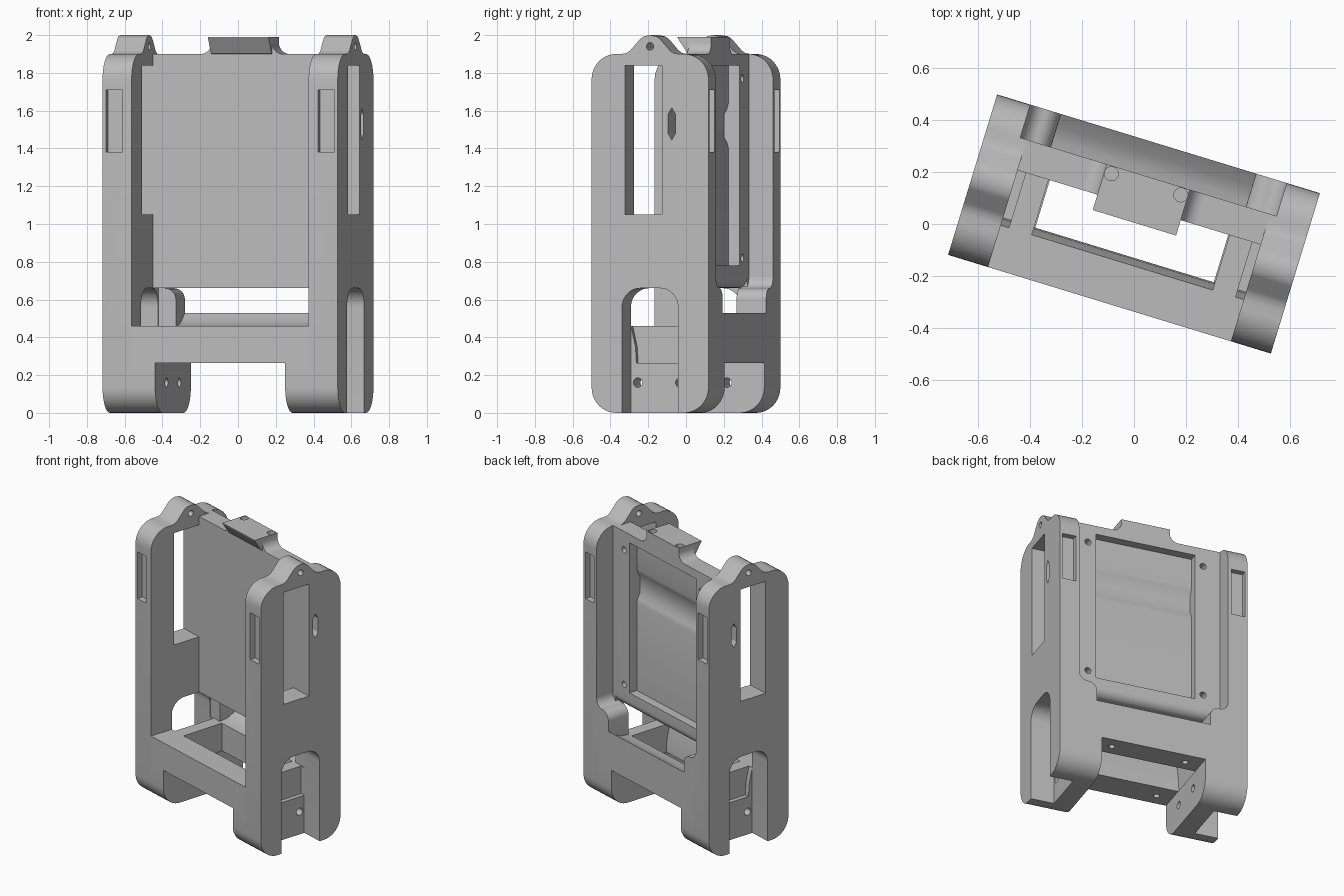
import bpy, bmesh, math
from mathutils import Matrix

if "Cube" in bpy.data.objects:
    bpy.data.objects.remove(bpy.data.objects["Cube"])

TURN = Matrix.Rotation(math.radians(-17), 4, 'Z')
W, D = 0.651, 0.3235          # half width, half depth
INNER, LEG = 0.49, 0.36       # inner faces of walls and legs

grey = bpy.data.materials.new("light grey")
grey.diffuse_color = (0.5, 0.5, 0.5, 1)
grey.use_nodes = True
grey.node_tree.nodes["Principled BSDF"].inputs["Base Color"].default_value = grey.diffuse_color


def prism(name, pts, axis, lo, hi):
    """Extrude a 2D outline along x (pts y,z), y (pts x,z) or z (pts x,y)."""
    place = {'x': lambda a, b, t: (t, a, b),
             'y': lambda a, b, t: (a, t, b),
             'z': lambda a, b, t: (a, b, t)}[axis]
    bm = bmesh.new()
    low = [bm.verts.new(place(a, b, lo)) for a, b in pts]
    top = [bm.verts.new(place(a, b, hi)) for a, b in pts]
    bm.faces.new(low)
    bm.faces.new(top)
    n = len(pts)
    for i in range(n):
        j = (i + 1) % n
        bm.faces.new((low[i], low[j], top[j], top[i]))
    bmesh.ops.recalc_face_normals(bm, faces=bm.faces[:])
    me = bpy.data.meshes.new(name)
    bm.to_mesh(me)
    bm.free()
    ob = bpy.data.objects.new(name, me)
    bpy.context.collection.objects.link(ob)
    me.materials.append(grey)
    return ob


def box(name, x, y, z):
    x = sorted(x)
    return prism(name, [(x[0], y[0]), (x[1], y[0]), (x[1], y[1]), (x[0], y[1])], 'z', *z)


def arc(cx, cy, r, a0, a1, n=10):
    return [(cx + r * math.cos(math.radians(a0 + (a1 - a0) * i / n)),
             cy + r * math.sin(math.radians(a0 + (a1 - a0) * i / n))) for i in range(n + 1)]


def rod(axis, a, b, r, lo, hi):
    return prism("hole_cutter", arc(a, b, r, 0, 360, 20)[:-1], axis, lo, hi)


def combine(ob, others, op='DIFFERENCE'):
    for other in others:
        m = ob.modifiers.new("bool", 'BOOLEAN')
        m.operation, m.solver, m.object = op, 'EXACT', other
        bpy.context.view_layer.objects.active = ob
        bpy.ops.object.modifier_apply(modifier=m.name)
        bpy.data.objects.remove(other)
    return ob


def span(s, a, b):
    return sorted((s * a, s * b))


# Side outline with rounded corners and a hanging lug on top
R = 0.135
half = [(0.035, 1.993), (0.055, 1.98), (0.11, 1.918), (0.13, 1.905), (0.155, 1.9)]
outline = ([(-y, z) for y, z in reversed(half)][::-1][::-1]
           + [(0, 2.0)] + half
           + arc(D - R, 1.9 - R, R, 90, 0) + arc(D - R, R, R, 0, -90)
           + arc(-D + R, R, R, -90, -180) + arc(-D + R, 1.9 - R, R, 180, 90))
leg_outline = ([(D, 0.265)] + arc(D - R, R, R, 0, -90)
               + arc(-D + R, R, R, -90, -180) + [(-D, 0.265)])
N = 0.155                     # half width of the lower notch
notch = ([(-N, -0.1), (N, -0.1)] + arc(N - 0.1, 0.56, 0.1, 0, 90)
         + arc(-N + 0.1, 0.56, 0.1, 90, 180))
hex_slot = [(0.12, 1.445), (0.141, 1.48), (0.141, 1.58), (0.12, 1.615), (0.099, 1.58), (0.099, 1.48)]
# Stepped shoulder beside the rear recess
shoulder = ([(0.53, 0.45), (0.393, 0.45)] + arc(0.453, 0.60, 0.06, 180, 90, 8)
            + arc(0.457, 0.72, 0.06, -90, 0, 8) + [(0.53, 0.72)])

for s, side in ((1, "right"), (-1, "left")):
    wall = prism("side_wall_" + side, outline, 'x', *span(s, INNER, W))
    combine(wall, [
        box("recess_cutter", (s * 0.3, s * 0.517), (0.19, 0.6), (0.66, 2.2)),
        prism("notch_cutter", notch, 'x', *span(s, 0.4, 0.8)),
        box("window_cutter", (s * 0.4, s * 0.8), (-0.138, 0.067), (1.05, 1.84)),
        prism("slot_cutter", hex_slot, 'x', *span(s, 0.4, 0.8)),
        rod('x', 0, 1.94, 0.02, *span(s, 0.4, 0.8)),
        box("front_pocket_cutter", (s * 0.541, s * 0.633), (-0.5, -D + 0.04), (1.38, 1.71)),
        box("back_pocket_cutter", (s * 0.541, s * 0.633), (D - 0.04, 0.5), (1.38, 1.71)),
    ])
    # Leg block with two cross holes
    leg = prism("leg_" + side, leg_outline, 'x', *span(s, LEG, INNER))
    combine(leg, [rod('x', y, 0.16, 0.025, *span(s, 0.2, 0.8)) for y in (-0.117, 0.117)])
    # Tray end and rear shoulder
    box("tray_end_" + side, (s * 0.365, s * 0.457), (-N, N), (0.265, 0.46))
    pts = [(s * x, z) for x, z in shoulder]
    prism("rear_shoulder_" + side, pts, 'y', 0.16, D)

# Tray beams with screw holes below
front_beam = prism("front_beam", [(-D, 0.265), (-0.125, 0.265), (-0.13, 0.35), (-N, 0.46), (-D, 0.46)],
                   'x', -INNER, INNER)
back_beam = prism("back_beam", [(N, 0.265), (D, 0.265), (D, 0.53), (0.27, 0.49), (0.22, 0.467), (N, 0.46)],
                  'x', -INNER, INNER)
for beam, y in ((front_beam, -0.235), (back_beam, 0.235)):
    combine(beam, [rod('z', x, y, 0.02, 0.1, 0.38) for x in (-0.255, 0.255)])

# Back panel with rounded lower rear edge, shallow rear bay and grooved floor
B = 0.19
panel = prism("back_panel", [(0.067, 1.9), (0.067, 0.66), (0.13, 0.66)]
              + arc(B - 0.06, 0.72, 0.06, -90, 0, 8) + [(B, 1.9)], 'x', -0.517, 0.517)
bay = [(0.4, 0.78), (0.13, 0.78), (0.13, 1.40), (0.122, 1.43), (0.105, 1.46),
       (0.105, 1.58), (0.122, 1.61), (0.13, 1.64), (0.13, 1.84), (0.4, 1.84)]
ends = [box("end_cutter", (s * INNER, s * 0.7), (-0.1, 0.155), (0.5, 2.1)) for s in (1, -1)]
holes = [rod('y', x, z, 0.022, 0.12, 0.4) for x in (-0.4, 0.4) for z in (0.82, 1.77)]
combine(panel, [prism("bay_cutter", bay, 'x', -0.345, 0.345)] + ends + holes)

# Top catch with flared sides, overhanging nose and two pin holes
F = 0.06
flare = (arc(0.168 + F, 1.9 + F, F, -90, -180, 8) + [(0.168, 1.99), (-0.168, 1.99)]
         + arc(-0.168 - F, 1.9 + F, F, 0, -90, 8))
catch = prism("top_catch", flare, 'y', 0.067, B)
nose = prism("catch_nose", [(0.07, 1.90), (0.058, 1.905), (0.005, 1.985), (0.005, 1.99), (0.07, 1.99)],
             'x', -0.168, 0.168)
combine(catch, [nose], 'UNION')
combine(catch, [rod('z', x, 0.16, 0.027, 1.93, 2.1) for x in (-0.14, 0.14)])

# Turn the whole frame and shade it
for ob in bpy.context.scene.objects:
    ob.data.transform(TURN)
    ob.select_set(True)
    bpy.context.view_layer.objects.active = ob
bpy.ops.object.shade_smooth_by_angle(angle=math.radians(30))
